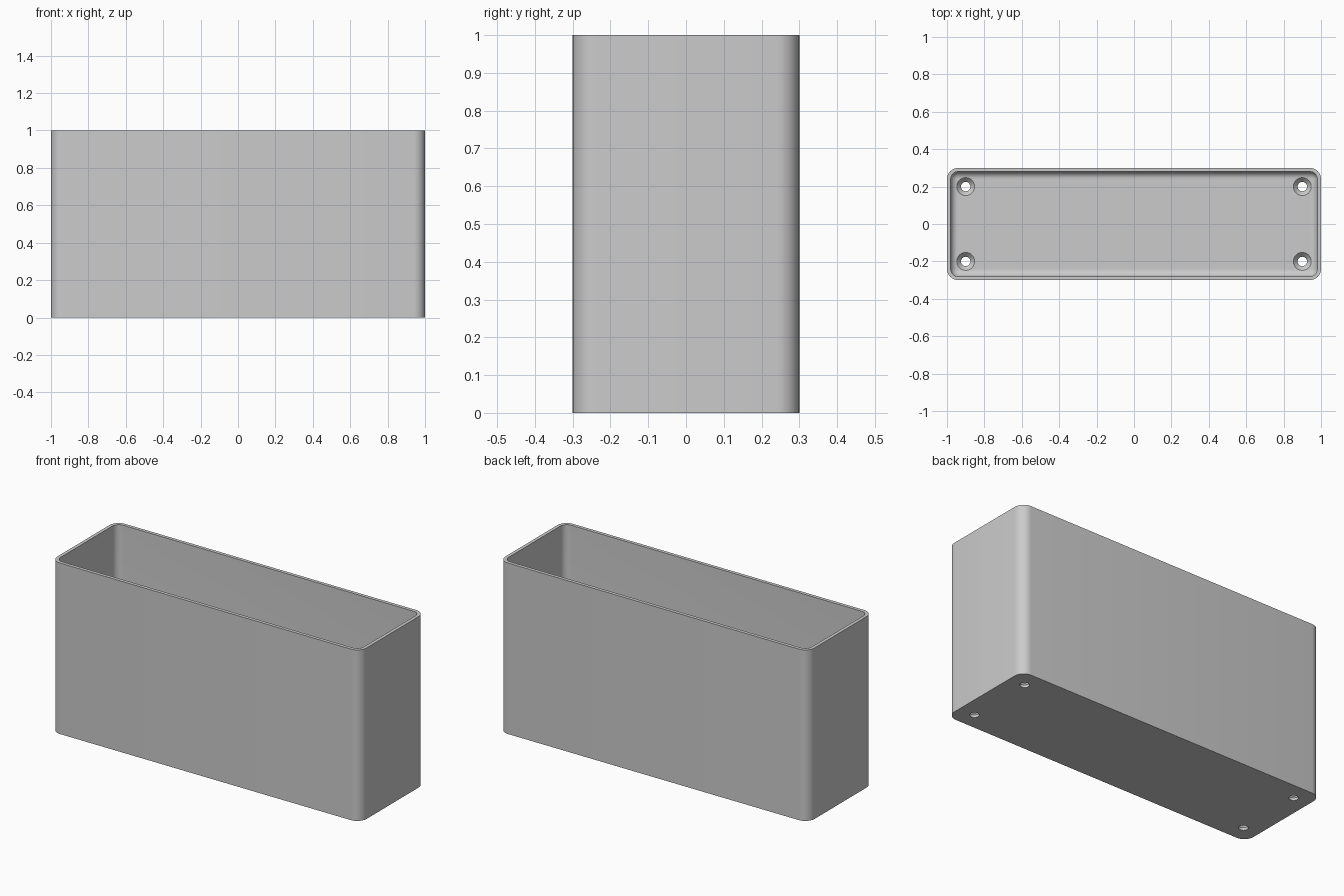
import bpy, bmesh, math

cube = bpy.data.objects.get("Cube")
if cube:
    bpy.data.objects.remove(cube, do_unlink=True)

HX, HY, H = 1.0, 0.3, 1.0
WALL, FLOOR, CORNER, FILLET = 0.02, 0.04, 0.06, 0.038
SEG = 8

grey = bpy.data.materials.new("light grey")
grey.use_nodes = True
colour = (0.6, 0.6, 0.6, 1)
grey.diffuse_color = colour
grey.node_tree.nodes["Principled BSDF"].inputs["Base Color"].default_value = colour


def rounded_ring(bm, inset, z):
    """Rounded rectangle of vertices, inset from the outer wall."""
    r = CORNER - inset
    ring = []
    for q, (sx, sy) in enumerate([(1, 1), (-1, 1), (-1, -1), (1, -1)]):
        for i in range(SEG + 1):
            a = math.pi / 2 * (q + i / SEG)
            ring.append(bm.verts.new((sx * (HX - CORNER) + r * math.cos(a),
                                      sy * (HY - CORNER) + r * math.sin(a), z)))
    return ring


def circle_ring(bm, x, y, r, z, n=32):
    return [bm.verts.new((x + r * math.cos(2 * math.pi * i / n),
                          y + r * math.sin(2 * math.pi * i / n), z)) for i in range(n)]


def loft(name, bm, rings):
    """Skin a stack of rings and cap both ends."""
    for a, b in zip(rings, rings[1:]):
        n = len(a)
        for i in range(n):
            j = (i + 1) % n
            bm.faces.new((a[i], a[j], b[j], b[i]))
    bm.faces.new(rings[0][::-1])
    bm.faces.new(rings[-1])
    bmesh.ops.recalc_face_normals(bm, faces=bm.faces)
    mesh = bpy.data.meshes.new(name)
    bm.to_mesh(mesh)
    bm.free()
    obj = bpy.data.objects.new(name, mesh)
    bpy.context.collection.objects.link(obj)
    return obj


# Open box: outer wall, rim, inner wall and filleted floor
bm = bmesh.new()
profile = [(0, 0), (0, H), (WALL, H)]
for i in range(SEG + 1):
    a = math.pi / 2 * i / SEG
    profile.append((WALL + FILLET * (1 - math.cos(a)),
                    FLOOR + FILLET * (1 - math.sin(a))))
box = loft("open_box", bm, [rounded_ring(bm, d, z) for d, z in profile])
box.data.materials.append(grey)

# Countersunk screw holes through the floor
bpy.context.view_layer.objects.active = box
box.select_set(True)
hole = [(0.025, -0.05), (0.025, 0.015), (0.048, FLOOR), (0.048, 0.1)]
for sx in (-1, 1):
    for sy in (-1, 1):
        bm = bmesh.new()
        cutter = loft("hole_cutter", bm,
                      [circle_ring(bm, sx * 0.9, sy * 0.2, r, z) for r, z in hole])
        cutter.hide_render = True
        cutter.data.materials.append(grey)
        mod = box.modifiers.new("screw_hole", 'BOOLEAN')
        mod.operation = 'DIFFERENCE'
        mod.solver = 'EXACT'
        mod.object = cutter
        bpy.ops.object.modifier_apply(modifier=mod.name)
        bpy.data.objects.remove(cutter, do_unlink=True)

bpy.ops.object.shade_smooth_by_angle(angle=math.radians(30))
